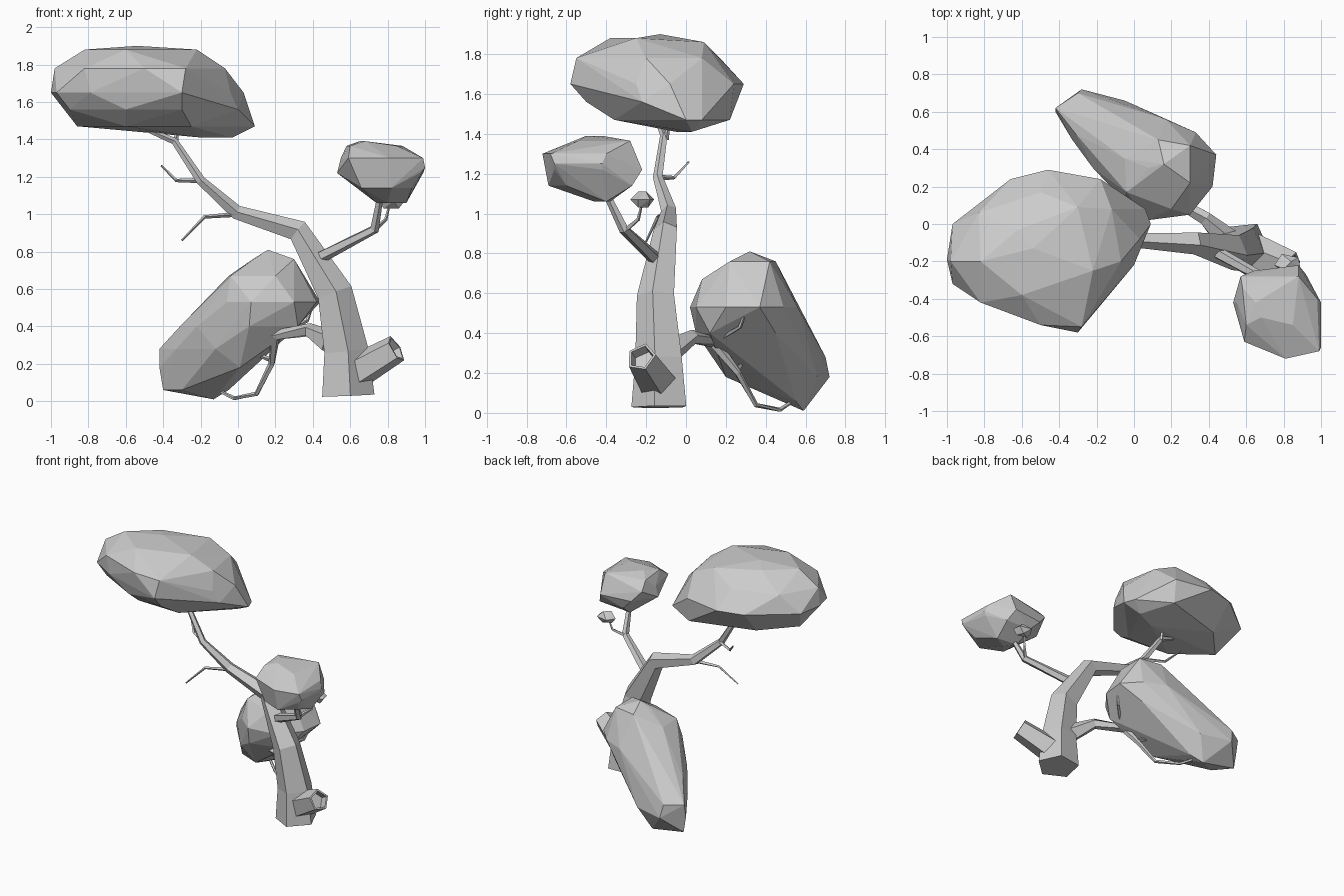
import bpy, bmesh, math
from mathutils import Vector

if "Cube" in bpy.data.objects:
    bpy.data.objects.remove(bpy.data.objects["Cube"])

grey = bpy.data.materials.new("plain_grey")
grey.use_nodes = True
tone = (0.6, 0.6, 0.6, 1)
grey.diffuse_color = tone
grey.node_tree.nodes["Principled BSDF"].inputs["Base Color"].default_value = tone


def finish(name, bm):
    bmesh.ops.recalc_face_normals(bm, faces=bm.faces[:])
    mesh = bpy.data.meshes.new(name)
    bm.to_mesh(mesh)
    bm.free()
    mesh.materials.append(grey)
    obj = bpy.data.objects.new(name, mesh)
    bpy.context.collection.objects.link(obj)


def branch(name, path, radii, sides=5, turn=0.0, hollow=False):
    """Tapered faceted tube along a path; hollow recesses its far end."""
    bm = bmesh.new()
    pts = [Vector(p) for p in path]
    last = len(pts) - 1
    rings = []
    for i, p in enumerate(pts):
        before = (p - pts[max(i - 1, 0)]).normalized()
        after = (pts[min(i + 1, last)] - p).normalized()
        along = (before + after).normalized()
        side = Vector((0, 1, 0)).cross(along).normalized()
        other = along.cross(side)
        r = radii[0] + (radii[-1] - radii[0]) * i / last if len(radii) == 2 else radii[i]
        ring = []
        for k in range(sides):
            a = math.tau * k / sides + turn
            ring.append(bm.verts.new(p + (side * math.cos(a) + other * math.sin(a)) * r))
        rings.append(ring)
    for low, high in zip(rings, rings[1:]):
        for k in range(sides):
            n = (k + 1) % sides
            bm.faces.new((low[k], low[n], high[n], high[k]))
    bm.faces.new(rings[0][::-1])
    end = bm.faces.new(rings[-1])
    bm.normal_update()
    if hollow:
        bmesh.ops.inset_region(bm, faces=[end], thickness=0.014)
        bmesh.ops.inset_region(bm, faces=[end], thickness=0.002, depth=-0.06)
    finish(name, bm)


def canopy(name, sections):
    """Faceted clump: the hull around a stack of plan cross-sections, keyed by height."""
    bm = bmesh.new()
    for z, outline in sections.items():
        for x, y in outline:
            bm.verts.new((x, y, z))
    hull = bmesh.ops.convex_hull(bm, input=bm.verts[:])
    inside = {g for g in hull["geom_interior"] + hull["geom_unused"]
              if isinstance(g, bmesh.types.BMVert)}
    bmesh.ops.delete(bm, geom=list(inside), context="VERTS")
    bmesh.ops.dissolve_limit(bm, angle_limit=math.radians(5),
                             verts=bm.verts[:], edges=bm.edges[:])
    finish(name, bm)


# Trunk sweeping up into the main bough
branch("trunk",
       [(.585, -.127, .03), (.575, -.13, .27), (.515, -.147, .58), (.32, -.1, .91),
        (-.01, -.085, 1.01), (-.2, -.14, 1.18), (-.34, -.11, 1.39), (-.55, -.15, 1.48)],
       [.148, .125, .1, .063, .04, .026, .02, .012], turn=1.05)
branch("cut_stub", [(.61, -.135, .145), (.845, -.225, .28)], [.1, .078], turn=0.3, hollow=True)

# Branches and twigs
branch("right_branch", [(.42, -.14, .76), (.73, -.31, .92), (.76, -.4, 1.1)], [.035, .018])
branch("low_branch",
       [(.5, -.09, .31), (.38, .03, .38), (.2, .14, .355), (.18, .26, .2),
        (.1, .35, .04), (-.02, .47, .015), (-.09, .52, .05)],
       [.07, .038, .03, .018, .013, .011, .01])
twigs = {
    "crown_twig": [(-.33, -.1, 1.37), (-.33, -.08, 1.5)],
    "left_lower_twig": [(0, -.09, 1), (-.18, -.14, .985), (-.3, -.2, .86)],
    "left_upper_twig": [(-.2, -.13, 1.18), (-.33, -.06, 1.18), (-.41, .015, 1.26)],
    "right_twig": [(.73, -.3, .92), (.79, -.24, .97), (.81, -.22, 1.05)],
    "low_outer_twig": [(.22, .13, .35), (.37, .27, .43), (.4, .3, .51)],
    "low_inner_twig": [(.18, .26, .22), (.1, .28, .25), (.02, .28, .32)],
}
for name, path in twigs.items():
    branch(name, path, [.014, .005], sides=4)

# Foliage clumps
canopy("crown_foliage", {
    1.9: [(-.54, -.13)],
    1.88: [(-.82, -.2), (-.6, -.38), (-.22, -.25), (-.62, -.03)],
    1.86: [(-.3, .09)],
    1.78: [(-.98, -.2), (-.82, -.42), (-.5, -.54), (-.28, -.55), (-.07, -.2),
           (-.12, .08), (-.5, .17), (-.83, .06)],
    1.65: [(-1, -.19), (-.97, -.32), (-.79, -.43), (-.3, -.58), (-.04, -.25),
           (.03, -.08), (-.04, .08), (-.18, .24), (-.46, .29), (-.66, .24), (-.97, 0)],
    1.56: [(-.9, -.3), (-.6, -.46), (-.3, -.5), (0, -.22)],
    1.47: [(-.86, -.15), (-.6, -.35), (-.25, -.36), (.09, 0), (.06, .08), (-.18, .22),
           (-.65, .08)],
    1.41: [(-.03, .03), (-.2, -.05)],
})

canopy("low_foliage", {
    .81: [(.16, .32)],
    .76: [(.08, .3), (.3, .42), (.3, .22), (.13, .45)],
    .67: [(-.05, .35), (-.04, .17), (.2, .08), (.36, .3)],
    .53: [(-.17, .33), (-.06, .13), (.07, .02), (.3, .05), (.42, .2), (.44, .37),
          (.33, .49), (.17, .56)],
    .4: [(-.31, .48), (-.22, .3), (.06, .05), (.32, .12), (.3, .45)],
    .28: [(-.42, .62), (-.33, .45), (-.12, .2), (.08, .15), (.12, .4), (-.3, .7)],
    .18: [(-.42, .6), (-.28, .72), (-.05, .66), (.03, .3), (.01, .2)],
    .06: [(-.4, .6), (-.3, .48), (-.05, .55)],
    .01: [(-.13, .59)],
})

canopy("right_foliage", {
    1.39: [(.65, -.42), (.68, -.5)],
    1.365: [(.58, -.34), (.6, -.54), (.85, -.54), (.88, -.28)],
    1.3: [(.55, -.42), (.59, -.63), (.81, -.72), (.99, -.68), (.98, -.4), (.88, -.25),
          (.57, -.28)],
    1.25: [(1, -.42), (1, -.66)],
    1.22: [(.53, -.42), (.64, -.25), (.88, -.22), (.99, -.42), (.97, -.66), (.8, -.7)],
    1.14: [(.63, -.4), (.66, -.62), (.82, -.69), (.93, -.6), (.92, -.27), (.72, -.27)],
    1.06: [(.74, -.38), (.8, -.46), (.9, -.4)],
})

canopy("small_foliage", {
    1.11: [(.8, -.24), (.84, -.2)],
    1.07: [(.75, -.22), (.79, -.16), (.88, -.18), (.89, -.24), (.83, -.28)],
    1.03: [(.78, -.22), (.84, -.19), (.86, -.24)],
})
